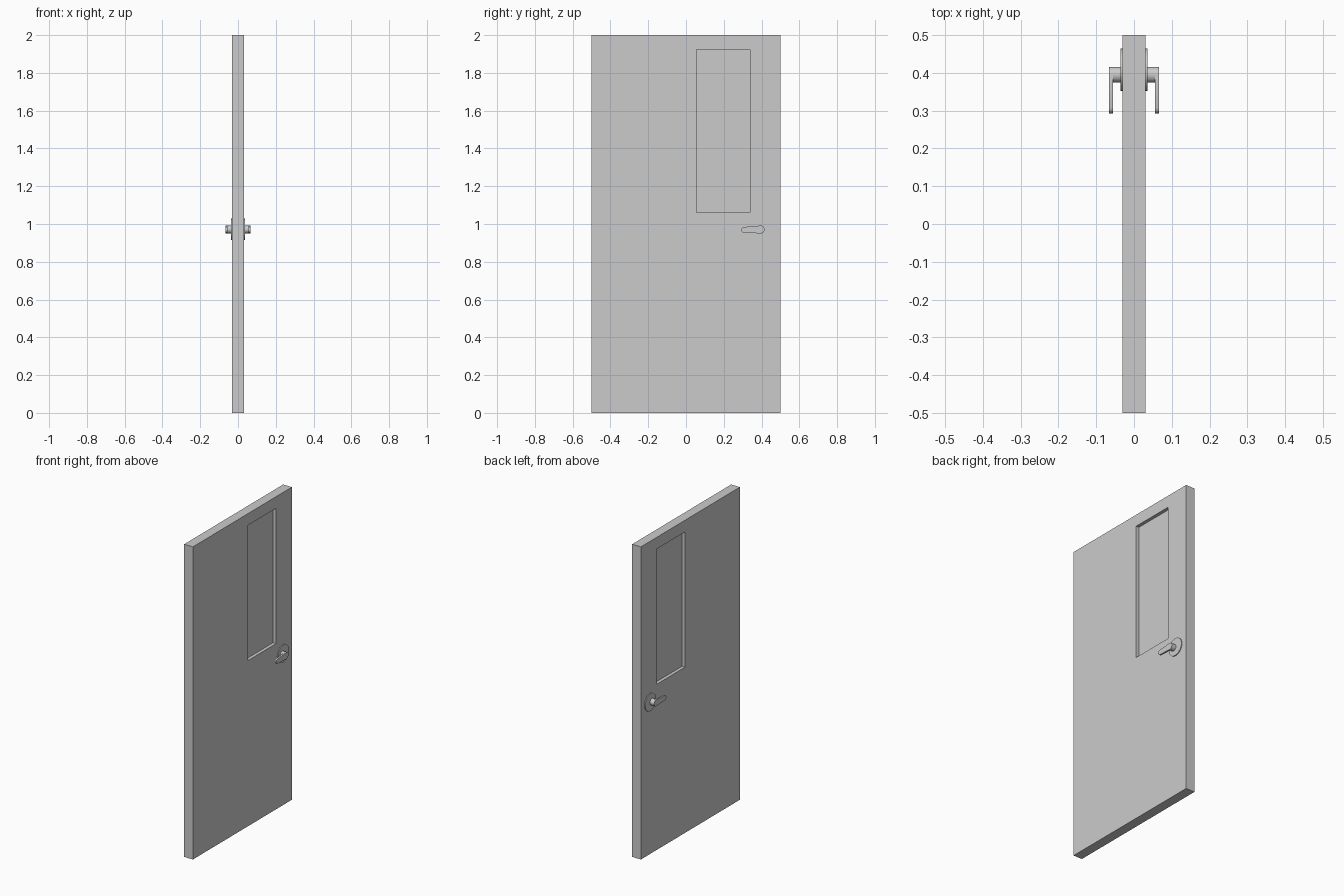
import bpy, bmesh, math

if "Cube" in bpy.data.objects:
    bpy.data.objects.remove(bpy.data.objects["Cube"])

def box(name, lo, hi):
    bpy.ops.mesh.primitive_cube_add(size=1, location=[(a + b) / 2 for a, b in zip(lo, hi)])
    ob = bpy.context.object
    ob.name = name
    ob.scale = [b - a for a, b in zip(lo, hi)]
    bpy.ops.object.transform_apply(location=True, scale=True)
    return ob

def extrude_x(name, pts, x0, x1):
    """Extrude a (y, z) outline from x0 to x1."""
    bm = bmesh.new()
    face = bm.faces.new([bm.verts.new((x0, y, z)) for y, z in pts])
    ext = bmesh.ops.extrude_face_region(bm, geom=[face])
    verts = [v for v in ext["geom"] if isinstance(v, bmesh.types.BMVert)]
    bmesh.ops.translate(bm, verts=verts, vec=(x1 - x0, 0, 0))
    bmesh.ops.recalc_face_normals(bm, faces=bm.faces)
    me = bpy.data.meshes.new(name)
    bm.to_mesh(me)
    bm.free()
    ob = bpy.data.objects.new(name, me)
    bpy.context.collection.objects.link(ob)
    bpy.ops.object.select_all(action='DESELECT')
    ob.select_set(True)
    bpy.context.view_layer.objects.active = ob
    bpy.ops.object.shade_smooth_by_angle(angle=math.radians(35))
    return ob

def arc(cy, cz, r, a0, a1, n):
    angles = [math.radians(a0 + (a1 - a0) * i / n) for i in range(n + 1)]
    return [(cy + r * math.cos(a), cz + r * math.sin(a)) for a in angles]

# door slab with a window opening
door = box("door_panel", (-0.031, -0.5, 0), (0.031, 0.5, 2))
cutter = box("window_cutter", (-0.1, 0.055, 1.06), (0.1, 0.34, 1.925))
cut = door.modifiers.new("window_opening", 'BOOLEAN')
cut.object = cutter
cut.operation = 'DIFFERENCE'
cut.solver = 'EXACT'
bpy.context.view_layer.objects.active = door
bpy.ops.object.modifier_apply(modifier=cut.name)
bpy.data.objects.remove(cutter)

# recessed pane
box("window_pane", (-0.01, 0.055, 1.06), (0.01, 0.34, 1.925))

# handle on each face: rosette, stem and tapered lever
lever = arc(0.395, 0.971, 0.021, -95, 85, 12) + arc(0.308, 0.969, 0.015, 95, 265, 10)
for side, s in (("right", 1), ("left", -1)):
    extrude_x("rosette_" + side, arc(0.408, 0.972, 0.056, 0, 345, 23), s * 0.03, s * 0.036)
    extrude_x("stem_" + side, arc(0.395, 0.971, 0.021, 0, 345, 23), s * 0.034, s * 0.056)
    extrude_x("lever_" + side, lever, s * 0.055, s * 0.066)
